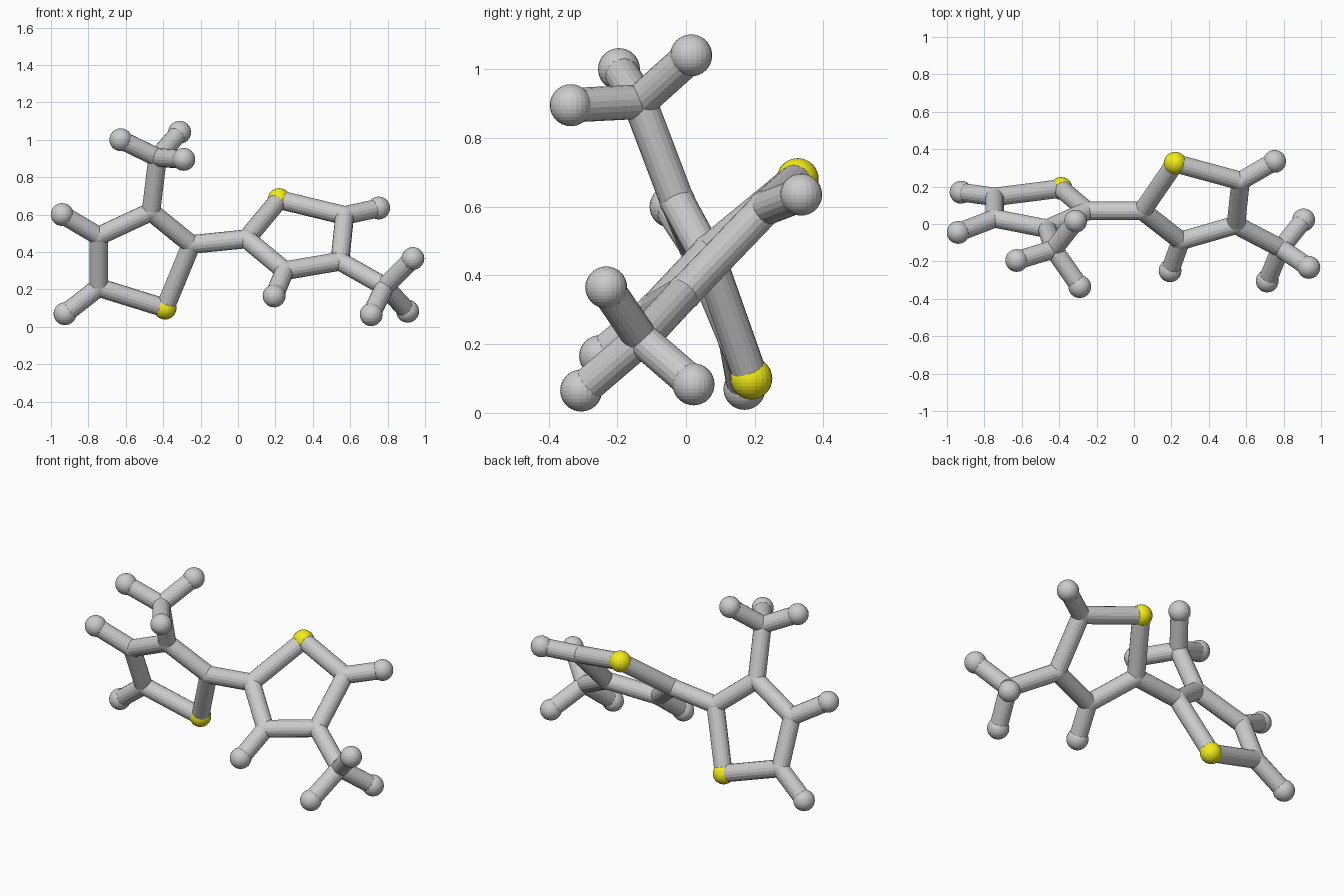
import bpy
from mathutils import Vector

if "Cube" in bpy.data.objects:
    bpy.data.objects.remove(bpy.data.objects["Cube"])

ATOM_R, JOINT_R, BOND_R = 0.061, 0.052, 0.05

yellow = bpy.data.materials.new("yellow")
yellow.diffuse_color = (0.9, 0.85, 0.01, 1)
yellow.use_nodes = True
yellow.node_tree.nodes["Principled BSDF"].inputs["Base Color"].default_value = yellow.diffuse_color


def ball(name, pos, radius, material=None):
    bpy.ops.mesh.primitive_uv_sphere_add(segments=24, ring_count=16, radius=radius, location=pos)
    ob = bpy.context.object
    ob.name = name
    if material:
        ob.data.materials.append(material)


def rod(name, a, b):
    a, b = Vector(a), Vector(b)
    d = b - a
    bpy.ops.mesh.primitive_cylinder_add(vertices=18, radius=BOND_R, depth=d.length,
                                        location=(a + b) / 2)
    ob = bpy.context.object
    ob.name = name
    ob.rotation_euler = d.to_track_quat('Z', 'Y').to_euler()


def half(side, ring, methyl, ring_tips, methyl_tips, methyl_at):
    """One five-sided ring (first corner is the yellow atom) with its branches."""
    for i, p in enumerate(ring):
        if i == 0:
            ball(side + "_yellow_atom", p, ATOM_R, yellow)
        else:
            ball(f"{side}_ring_joint_{i}", p, JOINT_R)
        rod(f"{side}_ring_bond_{i}", p, ring[(i + 1) % 5])
    # Single end balls on the ring
    for i, p in ring_tips.items():
        ball(f"{side}_ring_end_ball_{i}", p, ATOM_R)
        rod(f"{side}_ring_end_bond_{i}", ring[i], p)
    # Three-pronged branch
    ball(side + "_branch_joint", methyl, JOINT_R)
    rod(side + "_branch_bond", ring[methyl_at], methyl)
    for i, p in enumerate(methyl_tips):
        ball(f"{side}_branch_end_ball_{i}", p, ATOM_R)
        rod(f"{side}_branch_end_bond_{i}", methyl, p)


left = [(-0.39, 0.19, 0.10), (-0.25, 0.07, 0.44), (-0.465, -0.025, 0.615),
        (-0.745, 0.03, 0.485), (-0.745, 0.145, 0.21)]
right = [(0.22, 0.325, 0.68), (0.045, 0.07, 0.47), (0.25, -0.09, 0.30),
         (0.545, -0.005, 0.35), (0.57, 0.23, 0.595)]

half("left", left, (-0.43, -0.135, 0.905),
     {3: (-0.94, -0.045, 0.60), 4: (-0.925, 0.17, 0.07)},
     [(-0.627, -0.195, 1.00), (-0.312, 0.015, 1.04), (-0.29, -0.335, 0.895)], 2)
half("right", right, (0.785, -0.13, 0.215),
     {2: (0.193, -0.25, 0.165), 4: (0.752, 0.335, 0.635)},
     [(0.935, -0.232, 0.365), (0.712, -0.305, 0.065), (0.907, 0.022, 0.083)], 3)

# Bond linking the two rings
rod("centre_bond", left[1], right[1])
